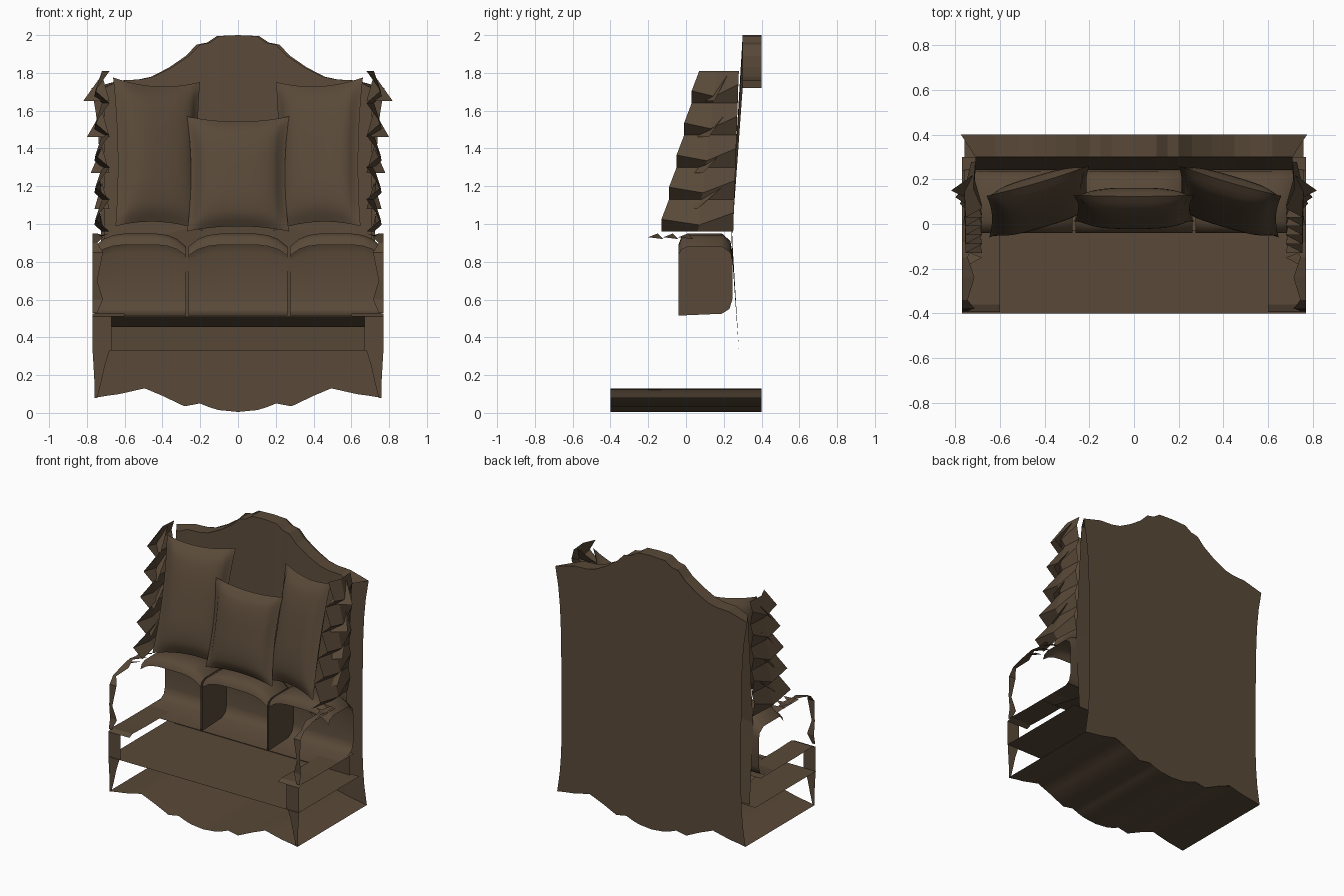
import bpy, math
from mathutils import Matrix, Vector

cube = bpy.data.objects.get("Cube")
if cube:
    bpy.data.objects.remove(cube)

brown = bpy.data.materials.new("dark brown upholstery")
brown.use_nodes = True
COLOUR = (0.1, 0.067, 0.04, 1)
brown.diffuse_color = COLOUR
brown.node_tree.nodes["Principled BSDF"].inputs["Base Color"].default_value = COLOUR


def make(name, verts, faces, smooth=False):
    mesh = bpy.data.meshes.new(name)
    mesh.from_pydata(verts, [], faces)
    mesh.materials.append(brown)
    ob = bpy.data.objects.new(name, mesh)
    bpy.context.collection.objects.link(ob)
    for p in mesh.polygons:
        p.use_smooth = smooth
    return ob


def sheet(name, rows, smooth=False):
    """Surface through equally long rows of points."""
    n = len(rows[0])
    verts = [p for row in rows for p in row]
    faces = [(r * n + i, r * n + i + 1, (r + 1) * n + i + 1, (r + 1) * n + i)
             for r in range(len(rows) - 1) for i in range(n - 1)]
    return make(name, verts, faces, smooth)


def mirrored(half):
    return [(-x, z) for x, z in reversed(half[1:])] + half


# Scalloped outlines, from the middle outwards
crest = mirrored([(0, 2), (.1, 1.995), (.15, 1.96), (.2, 1.95), (.26, 1.89),
                  (.35, 1.83), (.45, 1.78), (.52, 1.765), (.62, 1.76), (.775, 1.72)])
skirt = mirrored([(0, .005), (.1, .015), (.15, .03), (.2, .05), (.28, .035),
                  (.4, .09), (.5, .13), (.63, .1), (.7, .09), (.76, .08)])


def waist(x, z):
    """Draw the sides of the back in between its flared corners."""
    t = (z - .9) / .82
    return x * (.945 + .055 * t ** 4)


def narrow(x):
    """Pull only the outer corners of the crest in towards the front."""
    return max(-.71, min(.71, x))


# Back panel and slanted inner back
STEPS = 12
back, inner = [], []
for s in range(STEPS + 1):
    t = s / STEPS
    row, front = [], []
    for (xa, za), (xb, zb) in zip(skirt, crest):
        x, z = xa + (xb - xa) * t, za + (zb - za) * t
        row.append((waist(x, z), .4, z))
        lean = .24 + .06 * abs(2 * t - .8) / 1.2
        front.append((narrow(xb), lean, .33 + (zb - .33) * t))
    back.append(row)
    inner.append(front)
sheet("back_panel", back)
sheet("inner_back", inner)

# Edge strip along the crest and the scalloped underside
sheet("crest_edge", [[(x, .4, z) for x, z in crest],
                     [(narrow(x), .3, z) for x, z in crest]])
sheet("scalloped_underside", [[(x, y, z) for x, z in skirt] for y in (-.4, .4)], True)

# Seat platform
sheet("seat_platform", [[(x, y, .33) for x in (-.77, .77)] for y in (-.4, .3)])

# Sloping underside of the cushions
sheet("cushion_base", [[(x, -.03, .51) for x in (-.67, .67)],
                       [(x, .24, .455) for x in (-.67, .67)]])

# Open-fronted seat cushion shells: top lip, back, floor and dividing walls
section = [(-.04, .89), (-.025, .93), (.01, .95), (.19, .95), (.235, .91), (.245, .85),
           (.245, .6), (.23, .55), (.19, .525), (-.04, .515)]


def cushion(name, x0, x1, walls):
    n = 10
    rows = []
    for i in range(n + 1):
        u = 2 * i / n - 1
        drop = .07 * u ** 4
        rows.append([(x0 + (x1 - x0) * i / n, y, z - drop * max(0, (z - .6) / .35))
                     for y, z in section])
    sheet(name, rows, True)
    for k, wall in enumerate(walls):
        rim = rows[wall]
        make(f"{name}_wall_{k}", rim, [tuple(range(len(rim)))])


cushion("middle_seat_cushion", -.263, .263, (0, -1))
cushion("right_seat_cushion", -.76, -.275, (-1,))
cushion("left_seat_cushion", .275, .76, (0,))


# Pillows: pinched corners, flat flange, bulging middle
def pillow(name, w, h, depth, centre, lean, yaw, roll):
    n = 24
    place = (Matrix.Translation(centre) @ Matrix.Rotation(yaw, 4, 'Z')
             @ Matrix.Rotation(-lean, 4, 'X') @ Matrix.Rotation(roll, 4, 'Y'))
    for side, label in ((-1, "front"), (1, "back")):
        rows = []
        for j in range(n + 1):
            v = 2 * j / n - 1
            row = []
            for i in range(n + 1):
                u = 2 * i / n - 1
                a, b = min(1, abs(u) * 1.12), min(1, abs(v) * 1.07)
                puff = (.1 if max(abs(u), abs(v)) < 1 else 0) + .9 * ((1 - a ** 3) * (1 - b ** 3)) ** .5
                x = u * w * (1 - .08 * (1 - v * v))
                z = v * h * (1 - .09 * (1 - u * u))
                row.append(place @ Vector((x, side * depth * puff, z)))
            rows.append(row)
        sheet(f"{name}_{label}", rows, True)


pillow("middle_pillow", .27, .31, .07, (0, .07, 1.265), math.radians(11), 0, 0)
for s, side in ((1, "left"), (-1, "right")):
    pillow(f"{side}_pillow", .24, .405, .075, (s * .425, .1, 1.37),
           math.radians(13), math.radians(-17 * s), math.radians(-3 * s))

arm = [(-.39, .53), (-.375, .6), (-.385, .7), (-.38, .85), (-.34, .9),
       (-.24, .93), (-.15, .95), (-.08, .94), (0, .95)]

for s, side in ((1, "left"), (-1, "right")):
    # Ragged side wing, stepping back as it rises between pillow and back
    rows = []
    for k in range(11):
        t = k / 10
        z = .96 + .85 * t
        jag = (k % 2) * .05
        rows.append([(s * (.68 + jag * 1.5), -.13 + .2 * t - jag * .4, z - jag * .4),
                     (s * (.72 + jag * .8), .06 + .1 * t, z - jag),
                     (s * (.71 + jag * .4), .25 + .03 * t, z + jag * .3)])
    sheet(f"{side}_wing", rows)

    # Loose pointed folds along the wing edge
    for k in range(4):
        z = 1.08 + .19 * k
        make(f"{side}_wing_fold_{k}",
             [(s * .68, -.04 + .04 * k, z), (s * .72, .22, z + .14),
              (s * (.76 + .02 * (k % 4)), .06 + .03 * k, z)], [(0, 1, 2)])

    # Thin ragged arm band
    sheet(f"{side}_arm_band",
          [[(s * (.745 - .03 * (i % 2)), y, z), (s * .77, y, z)] for i, (y, z) in enumerate(arm)])

    # Torn bits on top of the arm
    for k in range(3):
        y = -.2 + .08 * k
        make(f"{side}_arm_scrap_{k}",
             [(s * .77, y, .93), (s * .68, y + .05, .95), (s * .76, y + .08, .92)], [(0, 1, 2)])

    # Ledge beneath the arm
    sheet(f"{side}_arm_ledge", [[(s * .6, y, z), (s * .77, y, z)] for y, z in
                                ((-.395, .51), (-.36, .525), (-.2, .52), (.24, .52))])

    # Front post and tapering leg
    sheet(f"{side}_front_post", [[(s * .67, -.395, z), (s * .77, -.395, z)] for z in (.33, .51)])
    sheet(f"{side}_front_leg", [[(s * a, -.395, z), (s * b, -.395, z)] for a, b, z in
                                ((.68, .77, .33), (.705, .765, .25), (.725, .76, .16), (.745, .76, .08))])
